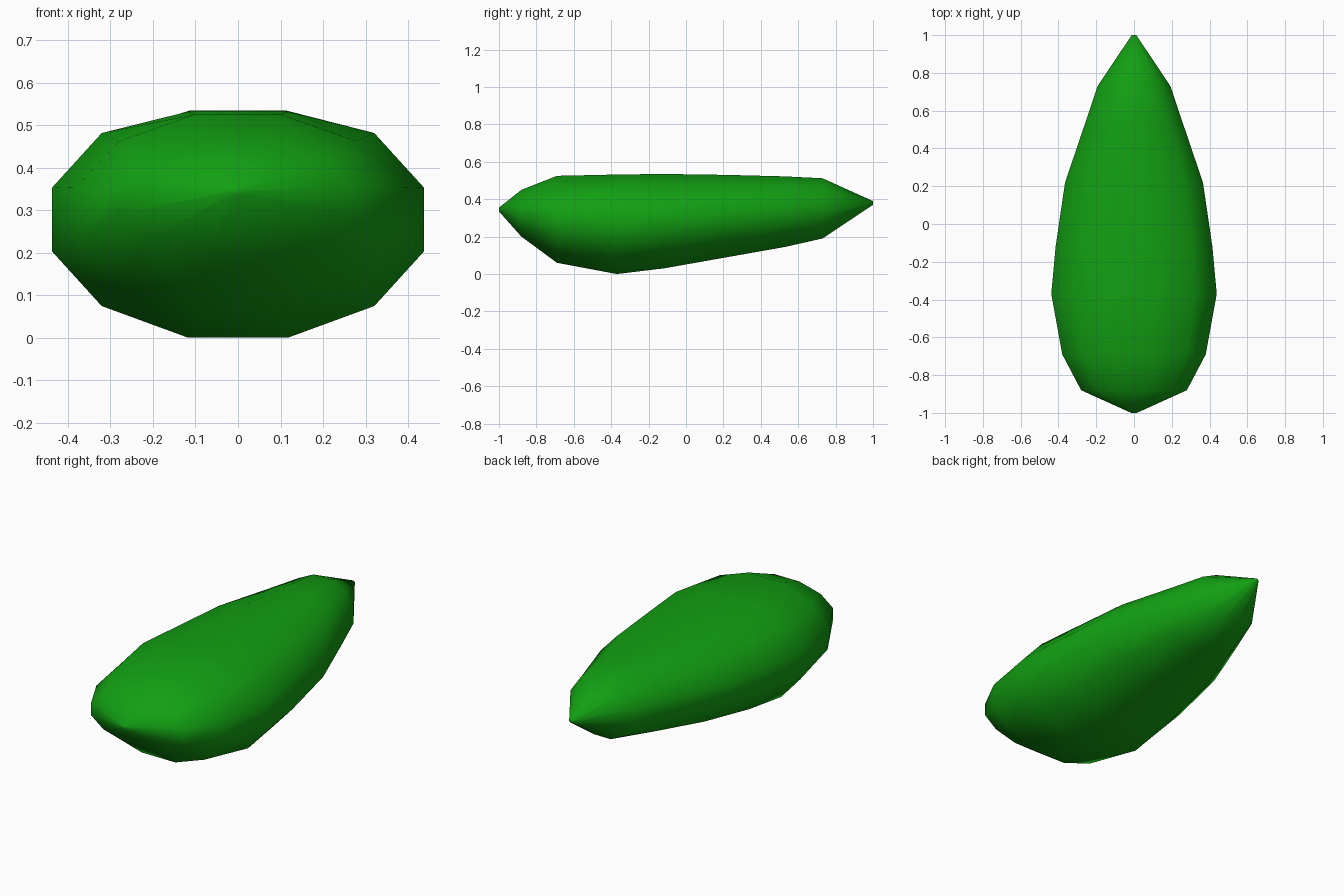
import bpy, bmesh
from math import sin, cos, pi, radians

if "Cube" in bpy.data.objects:
    bpy.data.objects.remove(bpy.data.objects["Cube"])

SIDES = 12
# Cross-sections: y, half width, bottom z, full top z, flattened top z
SECTIONS = [
    (-1.00, 0.015, 0.335, 0.355, 0.355),
    (-0.88, 0.28, 0.20, 0.45, 0.45),
    (-0.69, 0.38, 0.06, 0.525, 0.525),
    (-0.37, 0.438, 0.00, 0.556, 0.532),
    (-0.12, 0.415, 0.03, 0.545, 0.535),
    (0.22, 0.365, 0.09, 0.538, 0.53),
    (0.53, 0.26, 0.145, 0.522, 0.522),
    (0.73, 0.193, 0.19, 0.512, 0.512),
    (1.00, 0.012, 0.37, 0.39, 0.39),
]


def add_ring(bm, y, half_width, bottom, top, limit):
    flat = cos(pi / SIDES)
    rx, rz = half_width / flat, (top - bottom) / 2 / flat
    mid = (top + bottom) / 2
    ring = []
    for i in range(SIDES):
        a = 2 * pi * (i + 0.5) / SIDES
        ring.append(bm.verts.new((rx * cos(a), y, min(mid + rz * sin(a), limit))))
    return ring


# Tapered body lofted through the sections
bm = bmesh.new()
rings = [add_ring(bm, *s) for s in SECTIONS]
for a, b in zip(rings, rings[1:]):
    for i in range(SIDES):
        j = (i + 1) % SIDES
        bm.faces.new((a[i], a[j], b[j], b[i]))
bm.faces.new(rings[0])
bm.faces.new(rings[-1])
bmesh.ops.recalc_face_normals(bm, faces=bm.faces)
for f in bm.faces:
    f.smooth = True

mesh = bpy.data.meshes.new("tapered_body")
bm.to_mesh(mesh)
bm.free()
body = bpy.data.objects.new("tapered_body", mesh)
bpy.context.collection.objects.link(body)

# Green finish
green = bpy.data.materials.new("green")
green.diffuse_color = (0.006, 0.35, 0.006, 1)
green.use_nodes = True
green.node_tree.nodes["Principled BSDF"].inputs["Base Color"].default_value = green.diffuse_color
mesh.materials.append(green)
